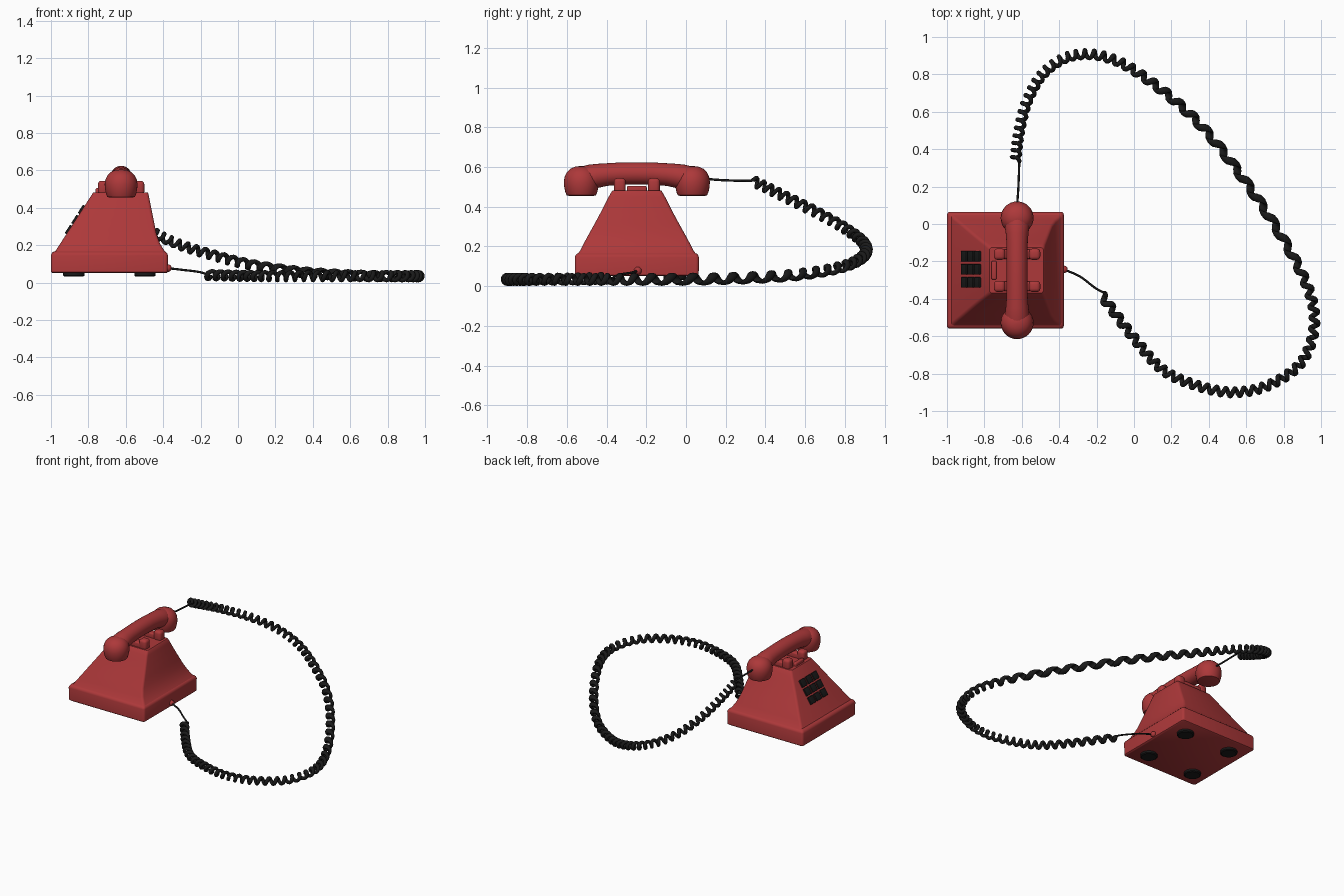
import bpy, bmesh, math
from mathutils import Vector, Matrix

if "Cube" in bpy.data.objects:
    bpy.data.objects.remove(bpy.data.objects["Cube"])

CX, CY = -0.6875, -0.2475      # middle of the plinth
HX = -0.625                    # handset axis


def material(name, rgb):
    m = bpy.data.materials.new(name)
    m.use_nodes = True
    m.diffuse_color = (*rgb, 1)
    m.node_tree.nodes["Principled BSDF"].inputs["Base Color"].default_value = (*rgb, 1)
    return m


RED = material("red plastic", (0.42, 0.04, 0.042))
BLACK = material("black rubber", (0.01, 0.01, 0.01))


def finish(name, bm, mat, angle=35):
    bmesh.ops.recalc_face_normals(bm, faces=bm.faces)
    me = bpy.data.meshes.new(name)
    bm.to_mesh(me)
    bm.free()
    me.shade_smooth()
    me.set_sharp_from_angle(angle=math.radians(angle))
    me.materials.append(mat)
    ob = bpy.data.objects.new(name, me)
    bpy.context.collection.objects.link(ob)
    return ob


def loft(name, rings, mat, angle=35):
    """Skin a list of equal-length point rings and cap both ends."""
    bm = bmesh.new()
    loops = [[bm.verts.new(p) for p in ring] for ring in rings]
    n = len(loops[0])
    for a, b in zip(loops, loops[1:]):
        for i in range(n):
            j = (i + 1) % n
            bm.faces.new((a[i], a[j], b[j], b[i]))
    bm.faces.new(loops[0])
    bm.faces.new(loops[-1])
    return finish(name, bm, mat, angle)


def rounded_rect(z, x0, x1, half, r=0.016):
    pts = []
    corners = [(x1 - r, half - r), (x0 + r, half - r), (x0 + r, r - half), (x1 - r, r - half)]
    for k, (x, y) in enumerate(corners):
        for i in range(4):
            a = math.pi / 2 * (k + i / 3)
            pts.append((x + r * math.cos(a), CY + y + r * math.sin(a), z))
    return pts


def lathe(name, profile, x, y, mat, seg=32):
    rings = [[(x + r * math.cos(t * math.tau / seg), y + r * math.sin(t * math.tau / seg), z)
              for t in range(seg)] for r, z in profile]
    return loft(name, rings, mat)


def box(name, centre, size, mat, bevel, tilt=0.0):
    bm = bmesh.new()
    bmesh.ops.create_cube(bm, size=1, matrix=Matrix.Diagonal((*size, 1)))
    bmesh.ops.bevel(bm, geom=bm.edges[:], offset=bevel, segments=3, profile=0.5, affect="EDGES")
    ob = finish(name, bm, mat)
    ob.location = centre
    ob.rotation_euler.y = tilt
    return ob


# Plinth with rounded shoulders
plinth = [(0.05, 0.008), (0.056, 0.001), (0.145, 0), (0.155, 0.003), (0.163, 0.01), (0.168, 0.022)]
loft("plinth", [rounded_rect(z, -1 + i, -0.375 - i, 0.3125 - i) for z, i in plinth], RED)

# Flared body: straight keypad slope, concave on the other three sides
SLOPE = 0.645
flare = [(0.16, -0.385, 0.30), (0.18, -0.40, 0.285), (0.21, -0.418, 0.27), (0.26, -0.436, 0.243),
         (0.31, -0.446, 0.215), (0.36, -0.456, 0.188), (0.41, -0.466, 0.162),
         (0.45, -0.474, 0.142), (0.476, -0.479, 0.127), (0.482, -0.484, 0.122)]
loft("body", [rounded_rect(z, -0.975 + (z - 0.17) * SLOPE, x1, h) for z, x1, h in flare], RED)

# Keypad of nine keys on the slope
tilt = math.atan2(1, SLOPE)
for row in (-1, 0, 1):
    for col in (-1, 0, 1):
        d = row * 0.064
        pos = (-0.868 + d * math.cos(tilt), -0.2425 + col * 0.07, 0.335 + d * math.sin(tilt))
        box("key", pos, (0.053, 0.056, 0.022), BLACK, 0.003, -tilt)

# Cradle rails with a lug on each side of the handset
for sy in (-1, 1):
    y = CY + sy * 0.086
    box("cradle_rail", (HX, y, 0.492), (0.24, 0.05, 0.05), RED, 0.01)
    for sx in (-1, 1):
        box("cradle_lug", (HX + sx * 0.094, y, 0.505), (0.06, 0.06, 0.078), RED, 0.018)
box("hook_button", (-0.748, CY, 0.485), (0.028, 0.1, 0.04), RED, 0.008)

# Handset: arched grip and two domed cups
half = [(0, 0.568, 0.056), (0.08, 0.567, 0.056), (0.15, 0.562, 0.057), (0.2, 0.555, 0.061),
        (0.24, 0.546, 0.066), (0.28, 0.54, 0.062)]
grip = [(-d, z, r) for d, z, r in half[:0:-1]] + half
loft("handset_grip", [[(HX + r * math.cos(t * math.tau / 28), CY + d, z + r * math.sin(t * math.tau / 28))
                       for t in range(28)] for d, z, r in grip], RED)
cup = [(0.064, 0.455), (0.074, 0.458), (0.081, 0.475), (0.086, 0.5), (0.088, 0.525), (0.084, 0.55),
       (0.073, 0.573), (0.055, 0.591), (0.03, 0.602), (0.004, 0.605)]
for sy in (-1, 1):
    lathe("handset_cup", cup, HX, CY + sy * 0.28, RED)

# Feet and cord socket
for sx in (-1, 1):
    for sy in (-1, 1):
        lathe("foot", [(0.05, 0.032), (0.057, 0.037), (0.057, 0.052)], CX + sx * 0.19, CY + sy * 0.19, BLACK)
bm = bmesh.new()
bmesh.ops.create_uvsphere(bm, u_segments=16, v_segments=10, radius=0.02)
finish("cord_socket", bm, RED, 60).location = (-0.374, -0.243, 0.077)

# Cord route, one point every four turns of the coil
LOW = 0.034
route = [(-0.634, 0.337, 0.53), (-0.615, 0.49, 0.455), (-0.57, 0.66, 0.37), (-0.48, 0.81, 0.285),
         (-0.33, 0.90, 0.21), (-0.14, 0.89, 0.148), (0.07, 0.775, 0.095), (0.35, 0.535, 0.055),
         (0.64, 0.165, 0.037), (0.885, -0.24, LOW), (0.965, -0.5, LOW), (0.905, -0.725, LOW),
         (0.735, -0.855, LOW), (0.54, -0.9, LOW), (0.34, -0.865, LOW), (0.155, -0.78, LOW),
         (0.0, -0.61, 0.036), (-0.17, -0.385, 0.04)]
TURNS = 4 * (len(route) - 1)


def spline(points, t):
    """Smooth curve through the points; t counts points."""
    p = [Vector(q) for q in points]
    p = [2 * p[0] - p[1]] + p + [2 * p[-1] - p[-2]]
    i = max(0, min(int(t), len(points) - 2))
    f = t - i
    a, b, c, d = p[i:i + 4]
    return 0.5 * (2 * b + (c - a) * f + (2 * a - 5 * b + 4 * c - d) * f * f
                  + (3 * b - a - 3 * c + d) * f ** 3)


def coil_point(turn, angle, radius):
    t = turn / 4
    p = spline(route, t)
    along = (spline(route, t + 0.01) - spline(route, t - 0.01)).normalized()
    side = along.cross(Vector((0, 0, 1))).normalized()
    up = side.cross(along)
    return p + radius * (math.cos(angle) * side + math.sin(angle) * up)


# Coiled cord: the wire section stretches along the route with the pitch
STEPS, SIDES, COIL_R, WIRE = 16, 8, 0.021, 0.012
rings = []
for k in range(TURNS * STEPS + 1):
    turn = k / STEPS
    ring = []
    for s in range(SIDES):
        a = s * math.tau / SIDES
        ring.append(coil_point(turn + 0.26 * math.cos(a), turn * math.tau, COIL_R + WIRE * math.sin(a)))
    rings.append(ring)
loft("coiled_cord", rings, BLACK, 70)


# Thin straight leads at both ends of the coil
def lead(name, points):
    cu = bpy.data.curves.new(name, "CURVE")
    cu.dimensions = "3D"
    cu.bevel_depth = 0.006
    cu.bevel_resolution = 2
    cu.use_fill_caps = True
    sp = cu.splines.new("POLY")
    n = 8 * (len(points) - 1)
    sp.points.add(n)
    for i in range(n + 1):
        sp.points[i].co = (*spline(points, i / 8), 1)
    cu.materials.append(BLACK)
    bpy.context.collection.objects.link(bpy.data.objects.new(name, cu))


lead("handset_lead", [(HX, 0.1, 0.54), (-0.618, 0.2, 0.533), coil_point(0, 0, COIL_R)])
lead("base_lead", [(-0.375, -0.243, 0.077), (-0.29, -0.28, 0.067), (-0.21, -0.34, 0.057),
                   coil_point(TURNS, 0, COIL_R)])
